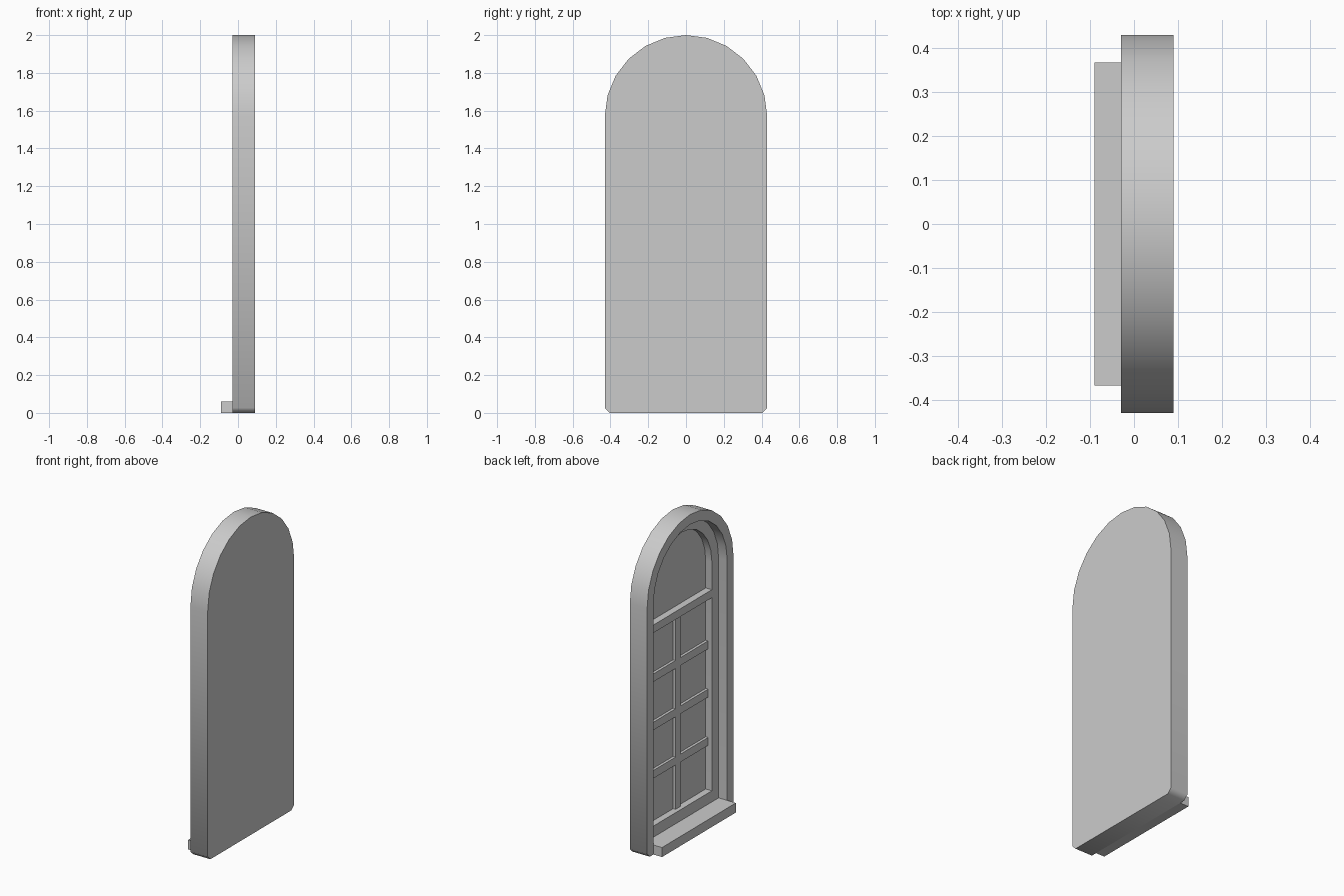
import bpy, bmesh, math

if "Cube" in bpy.data.objects:
    bpy.data.objects.remove(bpy.data.objects["Cube"], do_unlink=True)

grey = bpy.data.materials.new("plain_grey")
grey.use_nodes = True
colour = (0.6, 0.6, 0.6, 1)
grey.diffuse_color = colour
grey.node_tree.nodes["Principled BSDF"].inputs["Base Color"].default_value = colour

SPRING = 1.57      # height where the arch begins
SEGMENTS = 12
BACK, FACE, SASH, BAR, PANE = 0.09, -0.03, 0.03, 0.056, 0.073   # depths along x
OUTER, OPENING, INNER = 0.43, 0.367, 0.30                       # half widths
SILL_TOP, RAIL_TOP = 0.06, 0.13


def arch(x, half, bottom, chamfer=0.0):
    """Round-headed outline in the plane at x."""
    pts = [(x, chamfer - half, bottom), (x, half - chamfer, bottom), (x, half, bottom + chamfer)]
    for i in range(SEGMENTS + 1):
        a = math.pi * i / SEGMENTS
        pts.append((x, half * math.cos(a), SPRING + half * math.sin(a)))
    pts.append((x, -half, bottom + chamfer))
    return pts


def finish(name, bm):
    mesh = bpy.data.meshes.new(name)
    bm.to_mesh(mesh)
    bm.free()
    mesh.materials.append(grey)
    obj = bpy.data.objects.new(name, mesh)
    bpy.context.collection.objects.link(obj)
    bpy.ops.object.select_all(action="DESELECT")
    obj.select_set(True)
    bpy.context.view_layer.objects.active = obj
    bpy.ops.object.shade_smooth_by_angle(angle=math.radians(50))
    return obj


def loft(name, loops, cap_back=False, cap_front=False):
    """Bridge successive outlines, optionally closing the ends."""
    bm = bmesh.new()
    rings = [[bm.verts.new(p) for p in loop] for loop in loops]
    n = len(rings[0])
    for a, b in zip(rings, rings[1:]):
        for i in range(n):
            j = (i + 1) % n
            bm.faces.new((a[i], b[i], b[j], a[j]))
    if cap_back:
        bm.faces.new(rings[0])
    if cap_front:
        bm.faces.new(rings[-1][::-1])
    bmesh.ops.remove_doubles(bm, verts=bm.verts, dist=0.0001)
    return finish(name, bm)


def box(name, x, y, z):
    bm = bmesh.new()
    bmesh.ops.create_cube(bm, size=1)
    for v in bm.verts:
        v.co = [lo + (c + 0.5) * (hi - lo) for c, (lo, hi) in zip(v.co, (x, y, z))]
    return finish(name, bm)


# Outer surround with a flat back and a recessed opening
loft("surround", [arch(BACK, OUTER, 0, 0.027), arch(FACE, OUTER, 0, 0.027),
                  arch(FACE, OPENING, SILL_TOP), arch(SASH, OPENING, SILL_TOP)], cap_back=True)

# Sash frame and the pane behind it
loft("sash", [arch(SASH, OPENING, SILL_TOP), arch(SASH, INNER, RAIL_TOP),
              arch(PANE, INNER, RAIL_TOP)])
loft("pane", [arch(PANE, INNER, RAIL_TOP)], cap_front=True)

# Sill
box("sill", (-0.09, FACE), (-OPENING, OPENING), (0, SILL_TOP))

# Transom below the arched light
TRANSOM = 1.345
box("transom", (SASH, PANE), (-INNER, INNER), (TRANSOM, TRANSOM + 0.05))

# Glazing bars: one upright and three evenly spaced cross bars
box("upright_bar", (BAR, PANE), (-0.024, 0.024), (RAIL_TOP, TRANSOM))
for i in range(1, 4):
    z = RAIL_TOP + (TRANSOM - RAIL_TOP) * i / 4
    box(f"cross_bar_{i}", (BAR, PANE), (-INNER, INNER), (z - 0.025, z + 0.025))
